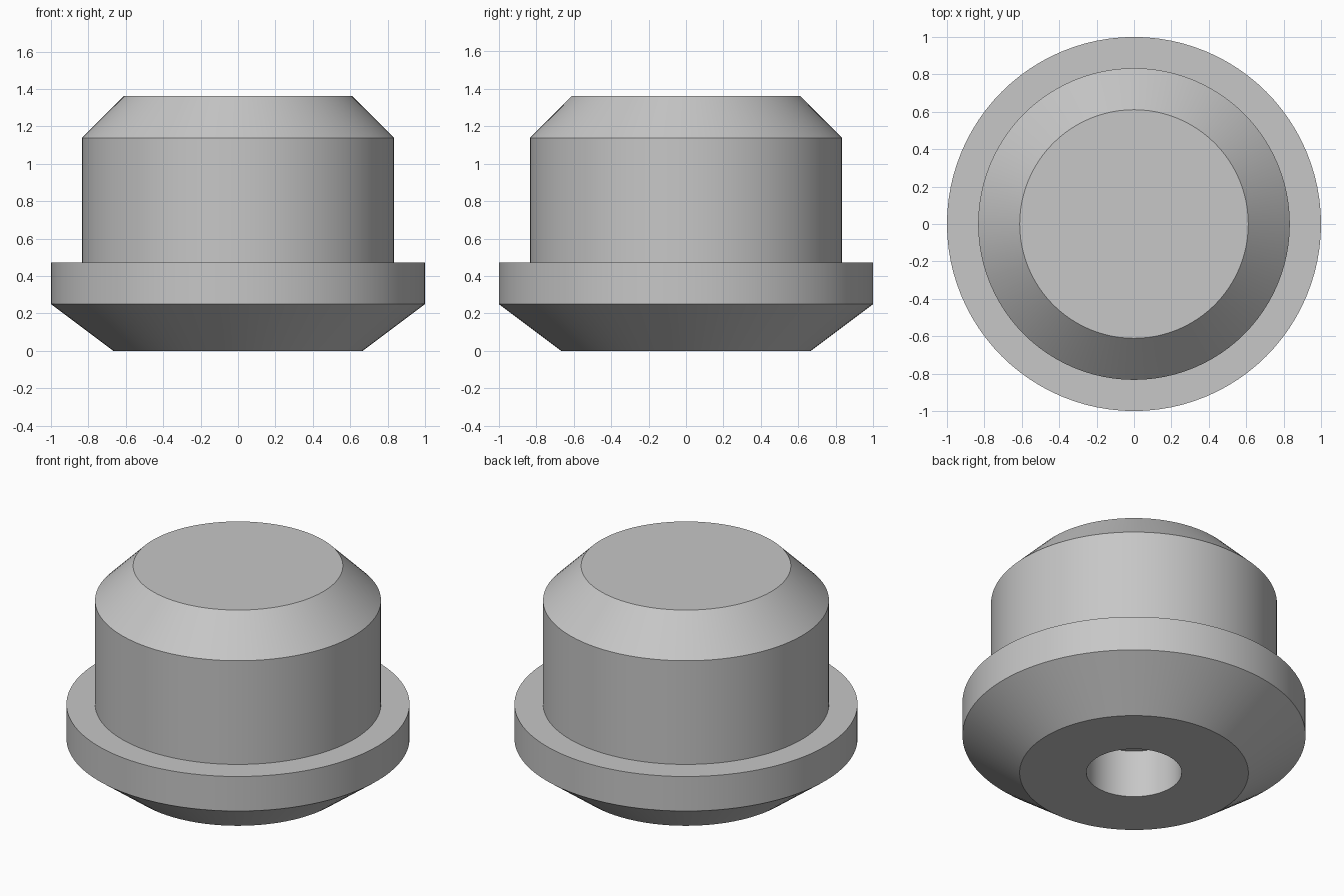
import bpy, bmesh, math

cube = bpy.data.objects.get("Cube")
if cube:
    bpy.data.objects.remove(cube, do_unlink=True)

U = 1 / 36      # size step shared by all dimensions
SEGMENTS = 96

# Single grey material
grey = bpy.data.materials.new("plain_grey")
grey.use_nodes = True
colour = (0.57, 0.57, 0.57, 1)
grey.diffuse_color = colour
grey.node_tree.nodes["Principled BSDF"].inputs["Base Color"].default_value = colour


def lathe(name, profile):
    """Revolve a (radius, height) profile around z into a closed solid."""
    bm = bmesh.new()
    verts = [bm.verts.new((r * U, 0, z * U)) for r, z in profile]
    edges = [bm.edges.new(pair) for pair in zip(verts, verts[1:])]
    bmesh.ops.spin(bm, geom=verts + edges, cent=(0, 0, 0), axis=(0, 0, 1),
                   angle=math.tau, steps=SEGMENTS, use_duplicate=False)
    bmesh.ops.remove_doubles(bm, verts=bm.verts, dist=1e-4)
    # Close the flat top and the blind end of the bore
    rims = [e for e in bm.edges if e.is_boundary]
    bmesh.ops.holes_fill(bm, edges=rims, sides=0)
    bmesh.ops.recalc_face_normals(bm, faces=bm.faces)
    mesh = bpy.data.meshes.new(name)
    bm.to_mesh(mesh)
    bm.free()
    mesh.materials.append(grey)
    obj = bpy.data.objects.new(name, mesh)
    bpy.context.collection.objects.link(obj)
    bpy.ops.object.select_all(action='DESELECT')
    obj.select_set(True)
    bpy.context.view_layer.objects.active = obj
    bpy.ops.object.shade_smooth_by_angle(angle=math.radians(30))
    return obj


# Flanged plug: blind bore, tapered foot, flange, barrel, chamfered crown
lathe("flanged_plug", [
    (10, 11), (10, 0),      # bore
    (24, 0), (36, 9),       # tapered foot
    (36, 17), (30, 17),     # flange
    (30, 41), (22, 49),     # barrel and crown chamfer
])
